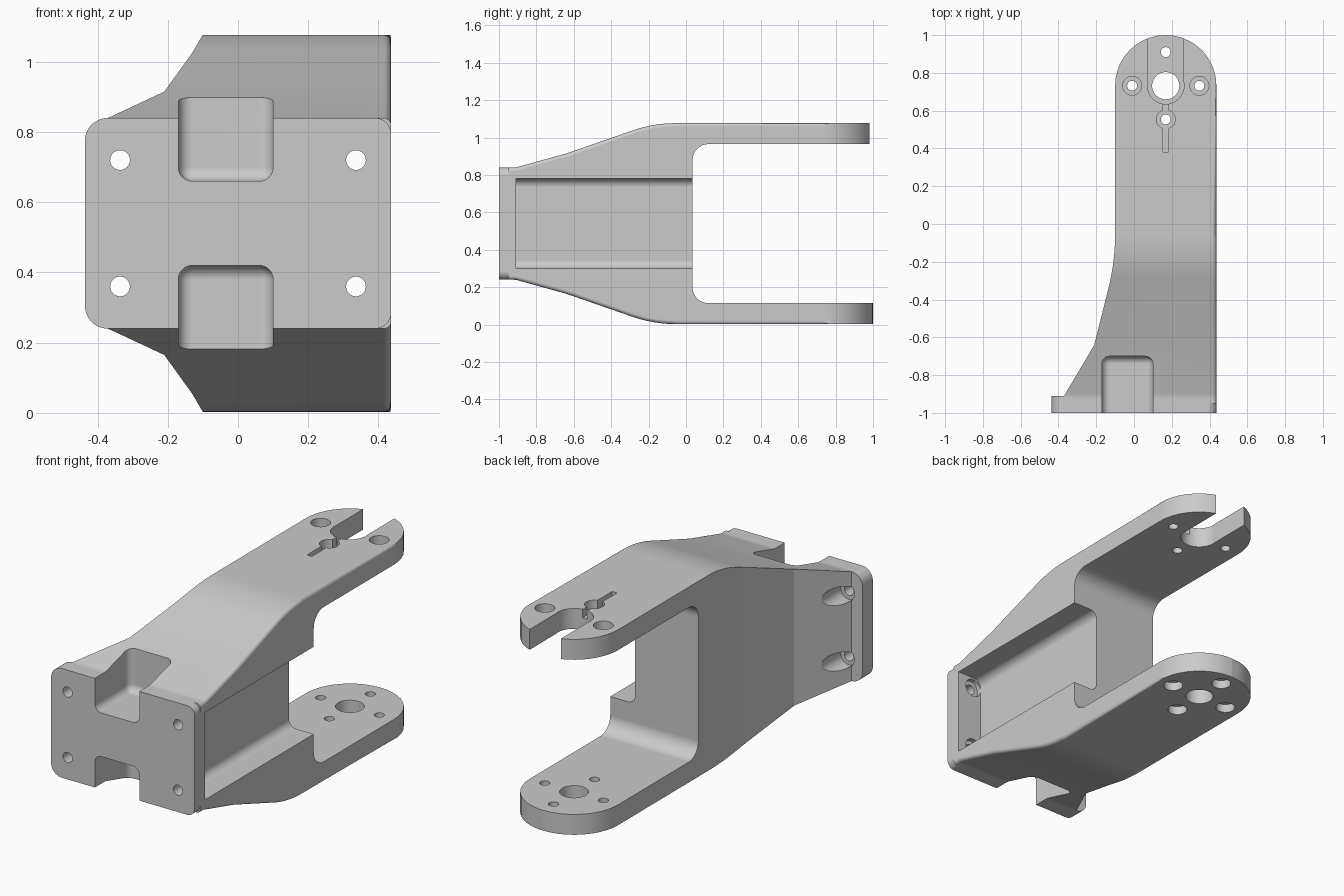
import bpy, bmesh, math
from mathutils import Vector, Matrix

if "Cube" in bpy.data.objects:
    bpy.data.objects.remove(bpy.data.objects["Cube"])

MID = 0.54      # height of the mirror plane
SIDE = 0.436    # half width of the mounting plate
ARM_X, ARM_Y = 0.168, 0.732   # pivot centre


def outline(corners, steps=10):
    """Polygon from (u, v, radius) corners, rounding each one that has a radius."""
    pts, n = [], len(corners)
    for i, (a, b, r) in enumerate(corners):
        p = Vector((a, b, 0))
        if not r:
            pts.append(p)
            continue
        u = (Vector((*corners[i - 1][:2], 0)) - p).normalized()
        v = (Vector((*corners[(i + 1) % n][:2], 0)) - p).normalized()
        half = u.angle(v) / 2
        t = r / math.tan(half)
        c = p + (u + v).normalized() * r / math.sin(half)
        start, end = (p + u * t - c).normalized(), (p + v * t - c).normalized()
        pts += [c + start.slerp(end, k / steps) * r for k in range(steps + 1)]
    return pts


def new_object(name, bm):
    bmesh.ops.recalc_face_normals(bm, faces=bm.faces)
    me = bpy.data.meshes.new(name)
    bm.to_mesh(me)
    bm.free()
    ob = bpy.data.objects.new(name, me)
    bpy.context.collection.objects.link(ob)
    return ob


def prism(name, pts, axis, lo, hi):
    """Extrude an outline along an axis, from lo to hi."""
    place = {"x": lambda p, d: (d, p.x, p.y),
             "y": lambda p, d: (p.x, d, p.y),
             "z": lambda p, d: (p.x, p.y, d)}[axis]
    bm = bmesh.new()
    rings = [[bm.verts.new(place(p, d)) for p in pts] for d in (lo, hi)]
    for ring in rings:
        bm.faces.new(ring)
    for i in range(len(pts)):
        bm.faces.new((rings[0][i - 1], rings[0][i], rings[1][i], rings[1][i - 1]))
    return new_object(name, bm)


def rect(u0, u1, v0, v1, r=0):
    return outline([(u0, v0, r), (u1, v0, r), (u1, v1, r), (u0, v1, r)])


def disc(u, v, r, sides=48):
    return [Vector((u + r * math.cos(math.tau * k / sides),
                    v + r * math.sin(math.tau * k / sides), 0)) for k in range(sides)]


def combine(target, tool, operation):
    """Apply a boolean and discard the tool."""
    mod = target.modifiers.new("combine", "BOOLEAN")
    mod.operation, mod.solver, mod.object = operation, "EXACT", tool
    tool.hide_render = True
    bpy.context.view_layer.update()
    graph = bpy.context.evaluated_depsgraph_get()
    me = bpy.data.meshes.new_from_object(target.evaluated_get(graph))
    target.modifiers.clear()
    target.data = me
    bpy.data.objects.remove(tool)


def cut(pts, axis, lo, hi):
    combine(bracket, prism("cutter", pts, axis, lo, hi), "DIFFERENCE")


# Forked body: plan outline crossed with the C-shaped side profile
plan = outline([(-0.37, -0.95, 0), (SIDE, -0.95, 0), (SIDE, 1, 0.267),
                (-0.1, 1, 0.267), (-0.1, -0.2, 1.2), (-0.21, -0.64, 0), (-0.37, -0.91, 0)])
upper = [(-0.95, 0.3, 0), (-0.91, 0.3, 0.1), (-0.64, 0.375, 0), (-0.173, 0.537, 0.7),
         (1.1, 0.537, 0), (1.1, 0.425, 0), (0.035, 0.425, 0.085)]
lower = [(y, -h, r) for y, h, r in reversed(upper)]
profile = outline([(y, MID + h, r) for y, h, r in upper + lower])
bracket = prism("fork_bracket", plan, "z", -0.2, 1.3)
combine(bracket, prism("side_profile", profile, "x", -1, 1), "INTERSECT")

# Rounded long edges on the straight side
bm = bmesh.new()
bm.from_mesh(bracket.data)
bmesh.ops.remove_doubles(bm, verts=bm.verts, dist=1e-5)
bm.normal_update()
long_edges = [e for e in bm.edges
              if all(abs(v.co.x - SIDE) < 1e-3 and v.co.y < 0.74 for v in e.verts)
              and any(f.normal.z * (e.verts[0].co.z - MID) > 0.2 for f in e.link_faces)]
bmesh.ops.bevel(bm, geom=long_edges, offset=0.02, segments=8, profile=0.5, affect="EDGES")
bm.to_mesh(bracket.data)
bm.free()

# Mounting plate
plate = outline([(-SIDE, 0.24, 0.065), (SIDE, 0.24, 0.045),
                 (SIDE, 0.84, 0.045), (-SIDE, 0.84, 0.065)])
combine(bracket, prism("mounting_plate", plate, "y", -1, -0.91), "UNION")

# Side channel, open to the back
cut(rect(0.285, 0.8, 0.3, 0.78, 0.045), "y", -0.91, 0.3)

# Filleted pockets in the front, above and below
for sign in (1, -1):
    bm = bmesh.new()
    size = Matrix.Diagonal((0.27, 0.5, 0.5, 1))
    centre = Matrix.Translation((-0.035, -0.95, MID + sign * 0.37))
    bmesh.ops.create_cube(bm, size=1, matrix=centre @ size)
    bmesh.ops.bevel(bm, geom=bm.edges[:], offset=0.04, segments=8, profile=0.5, affect="EDGES")
    combine(bracket, new_object("pocket_cutter", bm), "DIFFERENCE")

# Plate screw holes with clearance behind them
for x in (-0.336, 0.336):
    for z in (0.36, 0.72):
        cut(disc(x, z, 0.028), "y", -1.1, -0.85)
        cut(disc(x, z, 0.05), "y", -0.935, -0.68)

# Lower arm: pivot hole and four counterbored screw holes
ring = [(ARM_X + 0.178 * math.cos(k * math.pi / 2),
         ARM_Y + 0.178 * math.sin(k * math.pi / 2)) for k in range(4)]
cut(disc(ARM_X, ARM_Y, 0.072), "z", -0.1, 0.3)
for x, y in ring:
    cut(disc(x, y, 0.026), "z", -0.1, 0.3)
    cut(disc(x, y, 0.05), "z", -0.1, 0.05)

# Upper arm: open slot, three counterbored holes and a cable groove
cut(disc(ARM_X, ARM_Y, 0.097), "z", 0.8, 1.3)
cut(rect(ARM_X - 0.095, ARM_X + 0.095, ARM_Y, 1.2), "z", 0.8, 1.3)
for x, y in (ring[0], ring[2], ring[3]):
    cut(disc(x, y, 0.026), "z", 0.8, 1.3)
    cut(disc(x, y, 0.05), "z", 1.03, 1.3)
cut(rect(ARM_X - 0.015, ARM_X + 0.015, 0.38, 0.66), "z", 1.03, 1.3)

# Material and shading
grey = bpy.data.materials.new("plain_grey")
grey.use_nodes = True
colour = (0.6, 0.6, 0.6, 1)
grey.diffuse_color = colour
grey.node_tree.nodes["Principled BSDF"].inputs["Base Color"].default_value = colour
bracket.data.materials.clear()
bracket.data.materials.append(grey)
for f in bracket.data.polygons:
    f.material_index = 0
for ob in bpy.context.selected_objects:
    ob.select_set(False)
bracket.select_set(True)
bpy.context.view_layer.objects.active = bracket
bpy.ops.object.shade_smooth_by_angle(angle=math.radians(14))
weighted = bracket.modifiers.new("weighted_normals", "WEIGHTED_NORMAL")
weighted.keep_sharp = True
